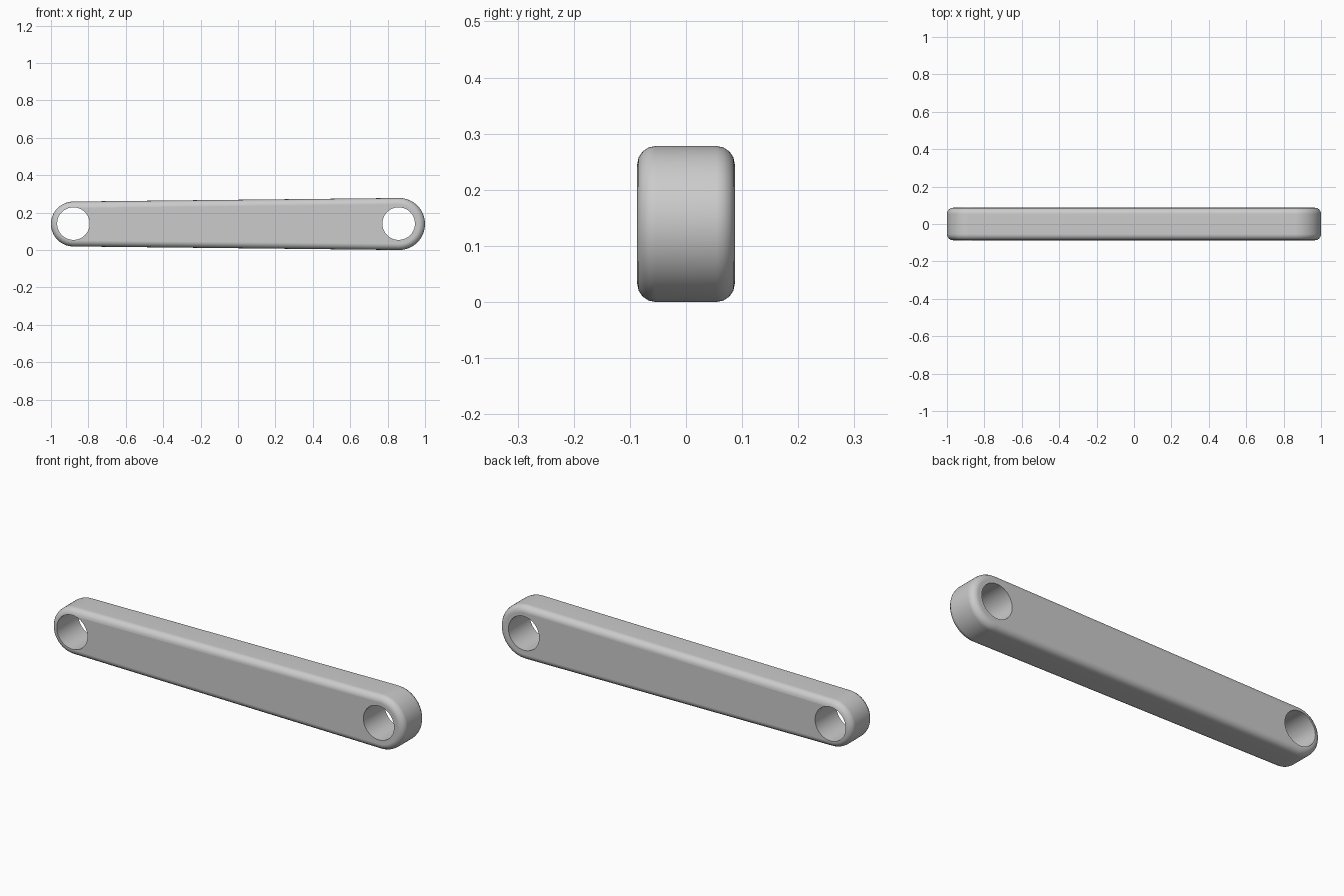
import bpy, bmesh
from math import asin, pi, sin, cos, radians

cube = bpy.data.objects.get("Cube")
if cube:
    bpy.data.objects.remove(cube, do_unlink=True)

HALF_DEPTH = 0.087
MID_Z = 0.139
SMALL_X, SMALL_R = -0.88, 0.12
LARGE_X, LARGE_R = 0.861, 0.139
HOLE_R = 0.087
ARC_STEPS = 32

# Material
steel = bpy.data.materials.new("light grey metal")
steel.use_nodes = True
colour = (0.6, 0.6, 0.6, 1)
steel.diffuse_color = colour
steel.node_tree.nodes["Principled BSDF"].inputs["Base Color"].default_value = colour


def arc(x, radius, start, end):
    for i in range(ARC_STEPS + 1):
        a = start + (end - start) * i / ARC_STEPS
        yield x + radius * cos(a), MID_Z + radius * sin(a)


# Tapered bar: two end arcs joined by their common tangents
tilt = asin((LARGE_R - SMALL_R) / (LARGE_X - SMALL_X))
tangent = pi / 2 + tilt
outline = list(arc(LARGE_X, LARGE_R, -tangent, tangent))
outline += list(arc(SMALL_X, SMALL_R, tangent, 2 * pi - tangent))

bm = bmesh.new()
face = bm.faces.new([bm.verts.new((x, -HALF_DEPTH, z)) for x, z in outline])
extruded = bmesh.ops.extrude_face_region(bm, geom=[face])["geom"]
bmesh.ops.translate(bm, vec=(0, 2 * HALF_DEPTH, 0),
                    verts=[v for v in extruded if isinstance(v, bmesh.types.BMVert)])
bmesh.ops.recalc_face_normals(bm, faces=bm.faces)
mesh = bpy.data.meshes.new("link_bar")
bm.to_mesh(mesh)
bm.free()
mesh.materials.append(steel)
bar = bpy.data.objects.new("link_bar", mesh)
bpy.context.collection.objects.link(bar)

# Rounded rims
rim = bar.modifiers.new("rounded_rim", "BEVEL")
rim.width = 0.033
rim.segments = 4
rim.limit_method = "ANGLE"
rim.angle_limit = radians(60)

# Pin holes through both ends
cutters = []
for name, x in (("small_end_hole", SMALL_X), ("large_end_hole", LARGE_X - 0.002)):
    bpy.ops.mesh.primitive_cylinder_add(vertices=64, radius=HOLE_R, depth=1,
                                        location=(x, 0, MID_Z + 0.002),
                                        rotation=(pi / 2, 0, 0))
    cutter = bpy.context.object
    cutter.name = name
    cutter.hide_render = True
    cutter.data.materials.append(steel)
    cut = bar.modifiers.new(name, "BOOLEAN")
    cut.operation = "DIFFERENCE"
    cut.solver = "EXACT"
    cut.object = cutter
    cutters.append(cutter)

# Apply the cuts, then shade smooth with crisp hole edges
bpy.ops.object.select_all(action="DESELECT")
bar.select_set(True)
bpy.context.view_layer.objects.active = bar
bpy.ops.object.convert(target="MESH")
for cutter in cutters:
    bpy.data.objects.remove(cutter, do_unlink=True)
bpy.ops.object.shade_smooth_by_angle(angle=radians(35))
flat = bar.modifiers.new("flat_face_normals", "WEIGHTED_NORMAL")
flat.keep_sharp = True
